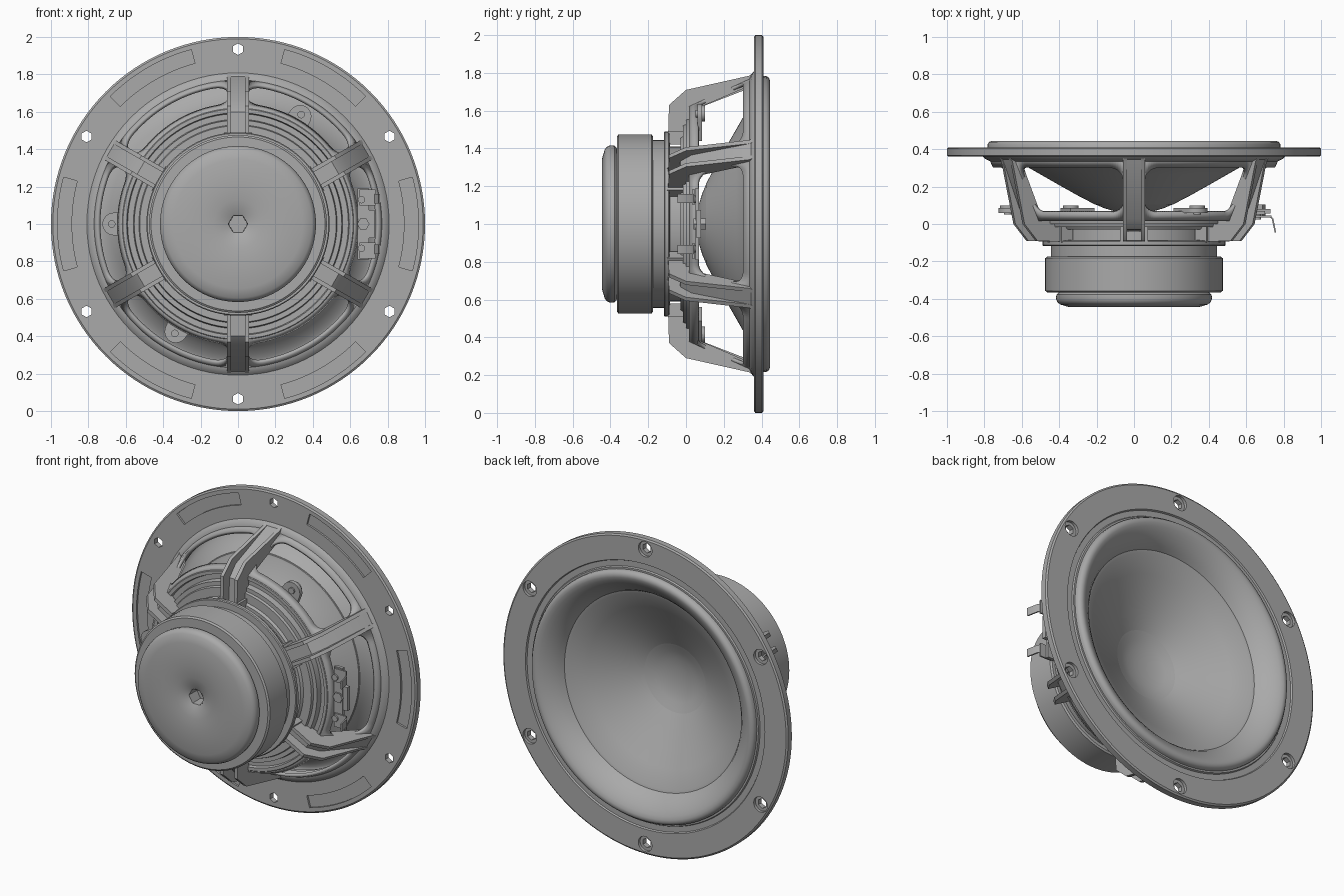
import bpy, bmesh
from math import pi, radians, cos, sin, sqrt
from mathutils import Matrix, Vector

old = bpy.data.objects.get("Cube")
if old:
    bpy.data.objects.remove(old)

grey = bpy.data.materials.new("mid grey")
grey.use_nodes = True
COLOR = (0.4, 0.4, 0.4, 1)
grey.diffuse_color = COLOR
grey.node_tree.nodes["Principled BSDF"].inputs["Base Color"].default_value = COLOR

CENTER = Matrix.Translation((0, 0, 1))
FACE_ON = Matrix.Rotation(pi / 2, 4, 'X')     # prism outline lies in x-z, depth runs to -y
SPOKES = [radians(30 + 60 * k) for k in range(6)]


def around(theta):
    """Turn a part drawn at +x to an angle around the driver axis."""
    return CENTER @ Matrix.Rotation(-theta, 4, 'Y')


def finish(name, bm, angle=35):
    bmesh.ops.recalc_face_normals(bm, faces=bm.faces)
    mesh = bpy.data.meshes.new(name)
    bm.to_mesh(mesh)
    bm.free()
    mesh.materials.append(grey)
    mesh.shade_smooth()
    mesh.set_sharp_from_angle(angle=radians(angle))
    ob = bpy.data.objects.new(name, mesh)
    bpy.context.collection.objects.link(ob)
    return ob


def lathe(name, profile, steps=96, closed=False):
    """Spin (radius, y) points about the driver axis."""
    bm = bmesh.new()
    vs = [bm.verts.new((r, y, 0)) for r, y in profile]
    edges = [bm.edges.new(p) for p in zip(vs, vs[1:])]
    if closed:
        edges.append(bm.edges.new((vs[-1], vs[0])))
    bmesh.ops.spin(bm, geom=vs + edges, cent=(0, 0, 0), axis=(0, 1, 0),
                   angle=2 * pi, steps=steps)
    bmesh.ops.remove_doubles(bm, verts=bm.verts, dist=0.0005)
    bm.transform(CENTER)
    return finish(name, bm)


def prism(bm, outline, lo, hi, matrix):
    rings = [[bm.verts.new(matrix @ Vector((u, v, w))) for u, v in outline] for w in (lo, hi)]
    n = len(outline)
    bm.faces.new(rings[0])
    bm.faces.new(rings[1])
    for i in range(n):
        j = (i + 1) % n
        bm.faces.new((rings[0][i], rings[0][j], rings[1][j], rings[1][i]))


def circle(x, r, n):
    return [(x + r * cos(2 * pi * i / n), r * sin(2 * pi * i / n)) for i in range(n)]


def box(bm, x, y, z):
    """Box from (min, max) pairs, z measured from the axis."""
    prism(bm, [(x[0], y[0]), (x[1], y[0]), (x[1], y[1]), (x[0], y[1])], z[0], z[1], CENTER)


# Mounting flange
flange = lathe("mounting_flange", [
    (0.75, 0.36), (0.99, 0.36), (1, 0.367), (1, 0.403), (0.99, 0.41), (0.84, 0.41),
    (0.835, 0.40), (0.80, 0.40), (0.795, 0.41), (0.75, 0.41)], 128, True)

# Screw holes, countersinks and shallow rear pockets
cut = bmesh.new()
for t in SPOKES:
    m = around(t) @ FACE_ON
    prism(cut, circle(0.935, 0.031, 6), -0.5, -0.3, m)
cutters = [finish("hole_cutter", cut)]
cut = bmesh.new()
for t in SPOKES:
    m = around(t) @ FACE_ON
    prism(cut, circle(0.935, 0.048, 24), -0.45, -0.392, m)
    arc = [radians(-15 + 2.5 * i) for i in range(13)]
    pocket = [(0.965 * cos(a), 0.965 * sin(a)) for a in arc]
    pocket += [(0.89 * cos(a), 0.89 * sin(a)) for a in reversed(arc)]
    prism(cut, pocket, -0.372, -0.3, around(t + pi / 6) @ FACE_ON)
cutters.append(finish("pocket_cutter", cut))
for c in cutters:
    c.hide_render = True
    mod = flange.modifiers.new("cut", 'BOOLEAN')
    mod.object = c
    mod.solver = 'EXACT'
bpy.context.view_layer.update()
mesh = bpy.data.meshes.new_from_object(
    flange.evaluated_get(bpy.context.evaluated_depsgraph_get()))
flange.modifiers.clear()
flange.data = mesh
mesh.set_sharp_from_angle(angle=radians(35))
for c in cutters:
    bpy.data.objects.remove(c)

# Raised lip, rolled surround, cone and dished cap
lathe("surround", [(0.785, 0.40), (0.783, 0.425), (0.775, 0.438), (0.76, 0.445), (0.745, 0.444),
                   (0.725, 0.436), (0.70, 0.42), (0.67, 0.395), (0.64, 0.36), (0.62, 0.325)])
lathe("cone", [(0.625, 0.33), (0.605, 0.325), (0.5, 0.265), (0.4, 0.208), (0.3, 0.152),
               (0.21, 0.105)])
lathe("dust_cap", [(0.215, 0.108), (0.2, 0.102), (0.16, 0.085), (0.11, 0.07), (0.05, 0.062),
                   (0, 0.06)], 64)

# Basket rim fillet
lathe("basket_rim", [(0.81, 0.362), (0.80, 0.352), (0.79, 0.345), (0.77, 0.335), (0.75, 0.335),
                     (0.74, 0.362)], closed=True)

# Basket wall with six rounded windows
TOP, BOTTOM, WIN_HI, WIN_LO, CORNER = 0.362, 0.02, 0.305, 0.065, 0.07
MID = (WIN_HI + WIN_LO) / 2
bm = bmesh.new()
columns = []
N = 360
for i in range(N):
    t = 2 * pi * i / N
    d = min(abs((t - s + pi) % (2 * pi) - pi) for s in SPOKES)
    s = min(0.7 * d - 0.055, CORNER)
    drop = CORNER - sqrt(max(0, CORNER ** 2 - (CORNER - s) ** 2))
    ys = (TOP, MID, MID, BOTTOM) if s < 0 else (TOP, WIN_HI - drop, WIN_LO + drop, BOTTOM)
    columns.append([bm.verts.new(around(t) @ Vector((0.63 + 0.45 * (y - 0.05), y, 0)))
                    for y in ys])
for a, b in zip(columns, columns[1:] + columns[:1]):
    for k in (0, 2):
        bm.faces.new((a[k], b[k], b[k + 1], a[k + 1]))
bmesh.ops.remove_doubles(bm, verts=bm.verts, dist=0.0001)
wall = finish("basket_wall", bm)
solid = wall.modifiers.new("thickness", 'SOLIDIFY')
solid.thickness = 0.02
solid.offset = 0

# Stepped lower basket ring and neck
lathe("basket_ring", [(0.62, 0.06), (0.63, 0.03), (0.615, 0.015), (0.595, 0.015), (0.59, 0.035),
                      (0.56, 0.035), (0.555, 0.0), (0.53, 0.0), (0.525, -0.015), (0.47, -0.015),
                      (0.46, -0.03), (0.44, -0.03), (0.44, 0.06)], closed=True)
lathe("spider", [(0.60, 0.05), (0.56, 0.062), (0.3, 0.062), (0.25, 0.055)])
lathe("basket_neck", [(0.41, 0.0), (0.41, -0.085), (0.485, -0.088), (0.49, -0.093),
                      (0.49, -0.112), (0.485, -0.117), (0.3, -0.117)])

# Spokes: twin fins with a recessed web between them
FIN = [(0.80, 0.355), (0.785, 0.335), (0.71, 0.0), (0.63, -0.09), (0.46, -0.095),
       (0.46, -0.01), (0.60, 0.03), (0.73, 0.335)]
WEB = [(0.79, 0.35), (0.665, 0.03), (0.60, -0.03), (0.44, -0.04), (0.44, 0.0),
       (0.60, 0.03), (0.72, 0.34)]
bm = bmesh.new()
for t in SPOKES:
    for lo in (-0.06, 0.038):
        prism(bm, FIN, lo, lo + 0.022, around(t))
    prism(bm, WEB, -0.045, 0.045, around(t))
    for lo in (-0.075, 0.06):
        prism(bm, [(0.49, -0.1), (0.49, 0.0), (0.42, 0.0), (0.42, -0.1)], lo, lo + 0.015, around(t))
finish("spokes", bm)

# Magnet stack
lathe("top_plate", [(0.3, -0.11), (0.44, -0.11), (0.445, -0.115), (0.445, -0.18), (0.3, -0.18)])
lathe("magnet", [(0.3, -0.175), (0.465, -0.175), (0.475, -0.183), (0.475, -0.357),
                 (0.465, -0.365), (0.3, -0.365)])
lathe("back_cover", [(0.38, -0.36), (0.405, -0.368), (0.415, -0.378), (0.417, -0.40),
                     (0.41, -0.418), (0.395, -0.43), (0.345, -0.445), (0.20, -0.445),
                     (0.13, -0.441), (0.08, -0.43), (0.05, -0.418)])
lathe("center_socket", [(0.058, -0.421), (0.052, -0.418), (0.05, -0.34), (0, -0.34)], 6)

# Rounded mounting tabs with rivets
bm = bmesh.new()
for deg in (60, 180, 240):
    m = around(radians(deg)) @ FACE_ON
    tab = [(0.665 + 0.06 * cos(a), 0.06 * sin(a))
           for a in (radians(-80 + 16 * i) for i in range(11))]
    prism(bm, tab + [(0.55, 0.075), (0.55, -0.075)], -0.085, -0.06, m)
    prism(bm, circle(0.675, 0.042, 20), -0.1, -0.08, m)
    prism(bm, circle(0.675, 0.02, 16), -0.07, -0.05, m)
finish("rivet_tabs", bm)

# Terminal block with two bent blades
bm = bmesh.new()
box(bm, (0.57, 0.73), (0.055, 0.08), (-0.075, 0.075))
box(bm, (0.64, 0.70), (0.05, 0.07), (-0.19, 0.19))
prism(bm, circle(0.67, 0.033, 6), -0.105, -0.04, CENTER @ FACE_ON)
for side in (-1, 1):
    z = sorted((side * 0.10, side * 0.185))
    blade = sorted((side * 0.11, side * 0.16))
    box(bm, (0.65, 0.735), (0.035, 0.045), z)
    prism(bm, [(0.73, 0.045), (0.745, 0.03), (0.76, -0.045), (0.752, -0.045), (0.737, 0.025),
               (0.73, 0.035)], blade[0], blade[1], CENTER)
    prism(bm, [(0.66 + x, side * 0.13 + z0) for x, z0 in circle(0, 0.02, 12)],
          -0.05, -0.025, CENTER @ FACE_ON)
finish("terminal_block", bm)
